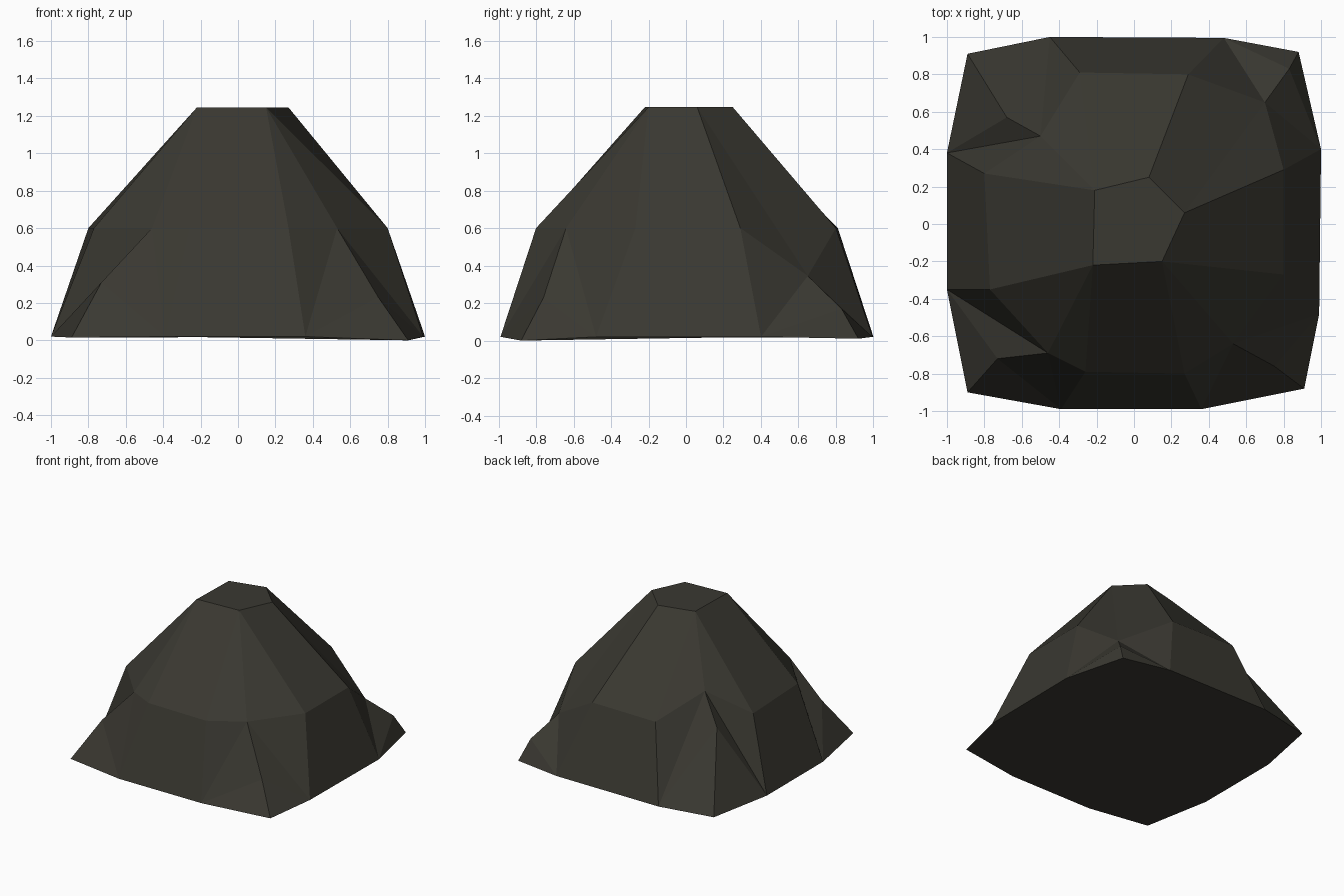
import bpy
import bmesh

if "Cube" in bpy.data.objects:
    bpy.data.objects.remove(bpy.data.objects["Cube"])

# Outlines run counter-clockwise: two side points, then a corner, four times
base = [(-.39, -.99, .02), (.36, -.99, .02), (.91, -.88, 0),
        (.99, -.48, .02), (1, .40, .02), (.88, .92, .01),
        (.48, .995, .02), (-.45, 1, .02), (-.89, .91, .015),
        (-1, .38, .02), (-1, -.35, .02), (-.89, -.90, .015)]
shoulder = [(-.26, -.79, .6), (.27, -.8, .6), (.53, -.64, .6),
            (.8, -.27, .6), (.8, .29, .6), (.7, .65, .345),
            (.29, .8, .6), (-.29, .81, .6), (-.5, .47, .78),
            (-.8, .27, .6), (-.77, -.35, .6), (-.46, -.69, .6)]
# Lower point on each corner ridge
ridge = [(.75, -.76, .23), (.83, .83, .17), (-.68, .57, .565), (-.73, -.72, .31)]
top = [(-.22, -.22), (.15, -.2), (.27, .06), (.08, .25), (-.21, .18)]
# Top corner that each shoulder point runs up to
up = [0, 1, 1, 1, 2, 2, 3, 4, 4, 4, 0, 0]

bm = bmesh.new()
B = [bm.verts.new(p) for p in base]
S = [bm.verts.new(p) for p in shoulder]
R = [bm.verts.new(p) for p in ridge]
T = [bm.verts.new((x, y, 1.245)) for x, y in top]

# Flat top and underside
bm.faces.new(T)
bm.faces.new(B[::-1])

for i in range(12):
    j = (i + 1) % 12
    # Upper slope
    a, b = T[up[i]], T[up[j]]
    if a is b:
        bm.faces.new((S[i], S[j], a))
    else:
        bm.faces.new((S[i], S[j], b, a))
    # Lower skirt: a flat side, or one half of a ridged corner
    if i % 3 == 0:
        bm.faces.new((B[i], B[j], S[j], S[i]))
    elif i % 3 == 1:
        r = R[i // 3]
        bm.faces.new((B[i], B[j], r))
        bm.faces.new((B[i], r, S[j]))
        bm.faces.new((B[i], S[j], S[i]))
    else:
        r = R[i // 3]
        bm.faces.new((B[i], B[j], r))
        bm.faces.new((r, B[j], S[i]))
        bm.faces.new((S[i], B[j], S[j]))

bmesh.ops.recalc_face_normals(bm, faces=bm.faces)
mesh = bpy.data.meshes.new("rock")
bm.to_mesh(mesh)
bm.free()

stone = bpy.data.materials.new("dark stone")
stone.diffuse_color = (.042, .040, .031, 1)
stone.use_nodes = True
stone.node_tree.nodes["Principled BSDF"].inputs["Base Color"].default_value = stone.diffuse_color
mesh.materials.append(stone)
bpy.context.collection.objects.link(bpy.data.objects.new("rock", mesh))
